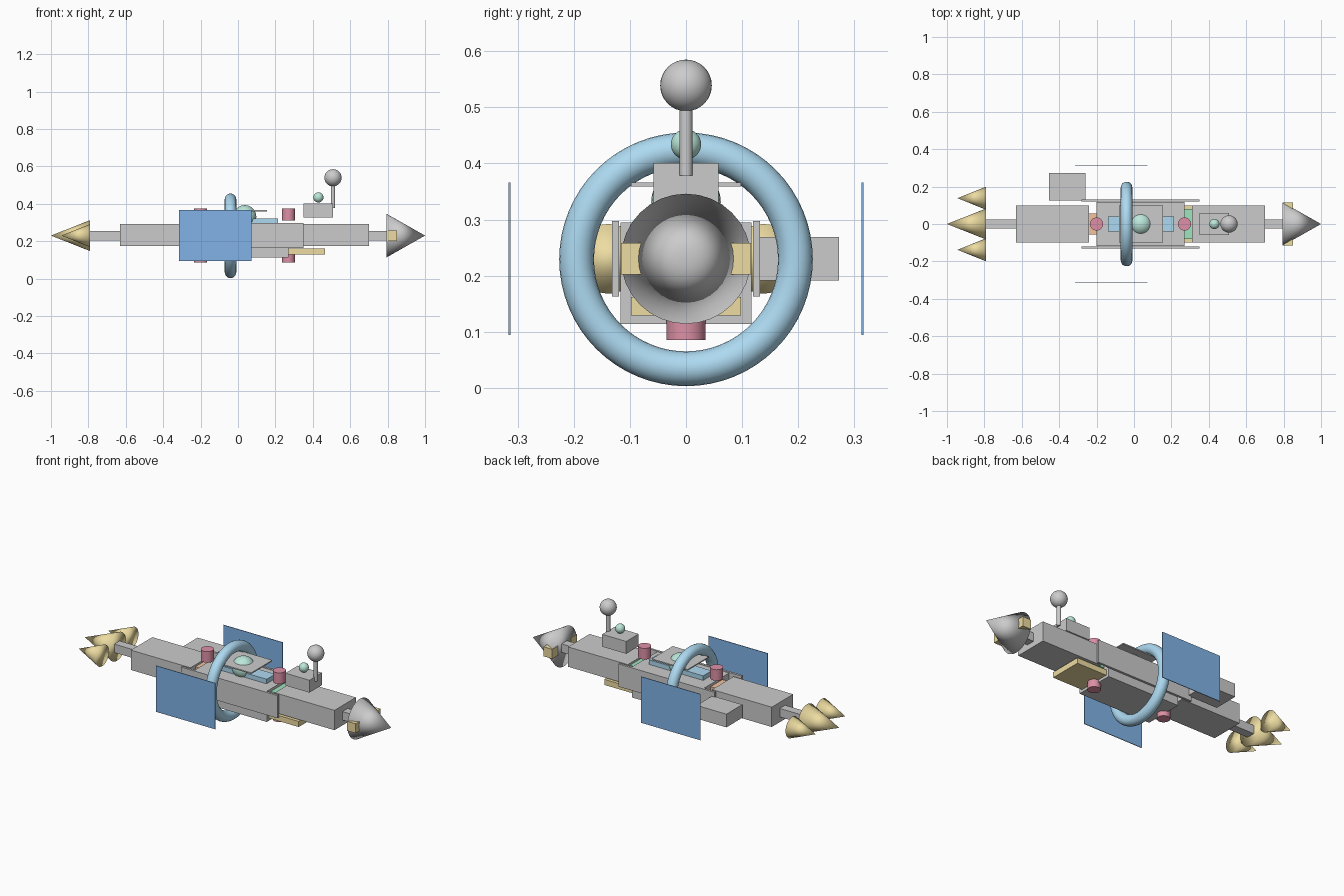
import bpy
from math import pi

if "Cube" in bpy.data.objects:
    bpy.data.objects.remove(bpy.data.objects["Cube"])

ZC = 0.23  # height of the long axis


def paint(ob, name, colour):
    ob.name = name
    if colour:
        key = "mat_%s" % (colour,)
        key = "mat_%.2f_%.2f_%.2f" % colour
        mat = bpy.data.materials.get(key) or bpy.data.materials.new(key)
        mat.diffuse_color = (*colour, 1)
        mat.use_nodes = True
        mat.node_tree.nodes["Principled BSDF"].inputs["Base Color"].default_value = mat.diffuse_color
        ob.data.materials.append(mat)
    return ob


def box(name, x, y, z, colour=None):
    """Box from (min, max) pairs on each axis."""
    bpy.ops.mesh.primitive_cube_add(size=1, location=[sum(p) / 2 for p in (x, y, z)])
    ob = bpy.context.object
    ob.scale = [p[1] - p[0] for p in (x, y, z)]
    bpy.ops.object.transform_apply(location=False, rotation=False, scale=True)
    return paint(ob, name, colour)


def cone(name, base_x, tip_x, y, r, colour=None):
    """Cone lying along x, smooth all over."""
    d = tip_x - base_x
    bpy.ops.mesh.primitive_cone_add(vertices=32, radius1=r, radius2=0, depth=abs(d),
                                    location=((base_x + tip_x) / 2, y, ZC),
                                    rotation=(0, pi / 2 if d > 0 else -pi / 2, 0))
    bpy.ops.object.shade_smooth()
    return paint(bpy.context.object, name, colour)


def ball(name, loc, r, colour=None):
    bpy.ops.mesh.primitive_uv_sphere_add(segments=32, ring_count=16, radius=r, location=loc)
    bpy.ops.object.shade_smooth()
    return paint(bpy.context.object, name, colour)


def post(name, x, z, r, colour=None):
    bpy.ops.mesh.primitive_cylinder_add(vertices=32, radius=r, depth=z[1] - z[0],
                                        location=(x, 0, sum(z) / 2))
    bpy.ops.object.shade_smooth_by_angle()
    return paint(bpy.context.object, name, colour)


GOLD = (0.85, 0.72, 0.36)
BLUE = (0.22, 0.45, 0.80)
SKY = (0.42, 0.70, 0.88)
MINT = (0.50, 0.80, 0.70)
RED = (0.72, 0.28, 0.38)
GREEN = (0.35, 0.78, 0.52)
ORANGE = (0.90, 0.55, 0.35)
PALE = (0.80, 0.80, 0.81)

# Hull modules along the axis
body_z = (0.174, 0.291)
box("main_hull", (-0.20, 0.27), (-0.117, 0.117), (0.114, 0.295))
box("aft_module", (-0.63, -0.24), (-0.10, 0.10), body_z)
box("fore_module", (0.31, 0.70), (-0.10, 0.10), body_z)
box("aft_joint", (-0.24, -0.20), (-0.055, 0.055), (0.18, 0.28), ORANGE)
box("fore_joint", (0.27, 0.31), (-0.08, 0.08), (0.18, 0.28), GREEN)
box("aft_strut", (-0.80, -0.63), (-0.025, 0.025), (0.205, 0.255))
box("fore_strut", (0.70, 0.81), (-0.025, 0.025), (0.205, 0.255))
box("side_pod", (-0.455, -0.26), (0.125, 0.273), (0.191, 0.269))
box("belly_plate", (0.27, 0.465), (-0.098, 0.098), (0.129, 0.162), GOLD)

# Nose cone and thrusters
cone("nose_cone", 0.795, 1.0, 0, 0.116)
cone("main_thruster", -0.79, -1.0, 0, 0.083, GOLD)

# Mirrored side parts
for side, s in (("left", 1), ("right", -1)):
    def span(a, b):
        return tuple(sorted((s * a, s * b)))
    box(side + "_side_plate", (-0.28, 0.35), span(0.119, 0.132), (0.163, 0.297))
    box(side + "_solar_panel", (-0.315, 0.073), span(0.3125, 0.3165), (0.094, 0.366), BLUE)
    box(side + "_nose_block", (0.793, 0.85), span(0.06, 0.116), (0.202, 0.258), GOLD)
    cone(side + "_thruster", -0.79, -0.944, s * 0.138, 0.062, GOLD)

# Habitat ring
bpy.ops.mesh.primitive_torus_add(major_segments=64, minor_segments=20, major_radius=0.195,
                                 minor_radius=0.031, location=(-0.04, 0, 0.229),
                                 rotation=(0, pi / 2, 0))
bpy.ops.object.shade_smooth()
paint(bpy.context.object, "habitat_ring", SKY)

# Top deck and dome
box("deck_rail", (-0.14, 0.215), (-0.04, 0.04), (0.285, 0.322), SKY)
box("deck_plate", (-0.08, 0.155), (-0.098, 0.098), (0.359, 0.366))
ball("dome", (0.036, 0, 0.331), 0.062, MINT)

# Docking ports above and below both joints
for end, x in (("aft", -0.20), ("fore", 0.27)):
    post(end + "_top_port", x, (0.31, 0.375), 0.035, RED)
    post(end + "_bottom_port", x, (0.085, 0.15), 0.035, RED)

# Sensor cabin with beacon and mast
box("sensor_cabin", (0.35, 0.507), (-0.058, 0.058), (0.328, 0.401), PALE)
ball("beacon", (0.43, 0, 0.434), 0.027, MINT)
post("mast", 0.508, (0.378, 0.51), 0.0115, PALE)
ball("mast_ball", (0.508, 0, 0.539), 0.046, PALE)
